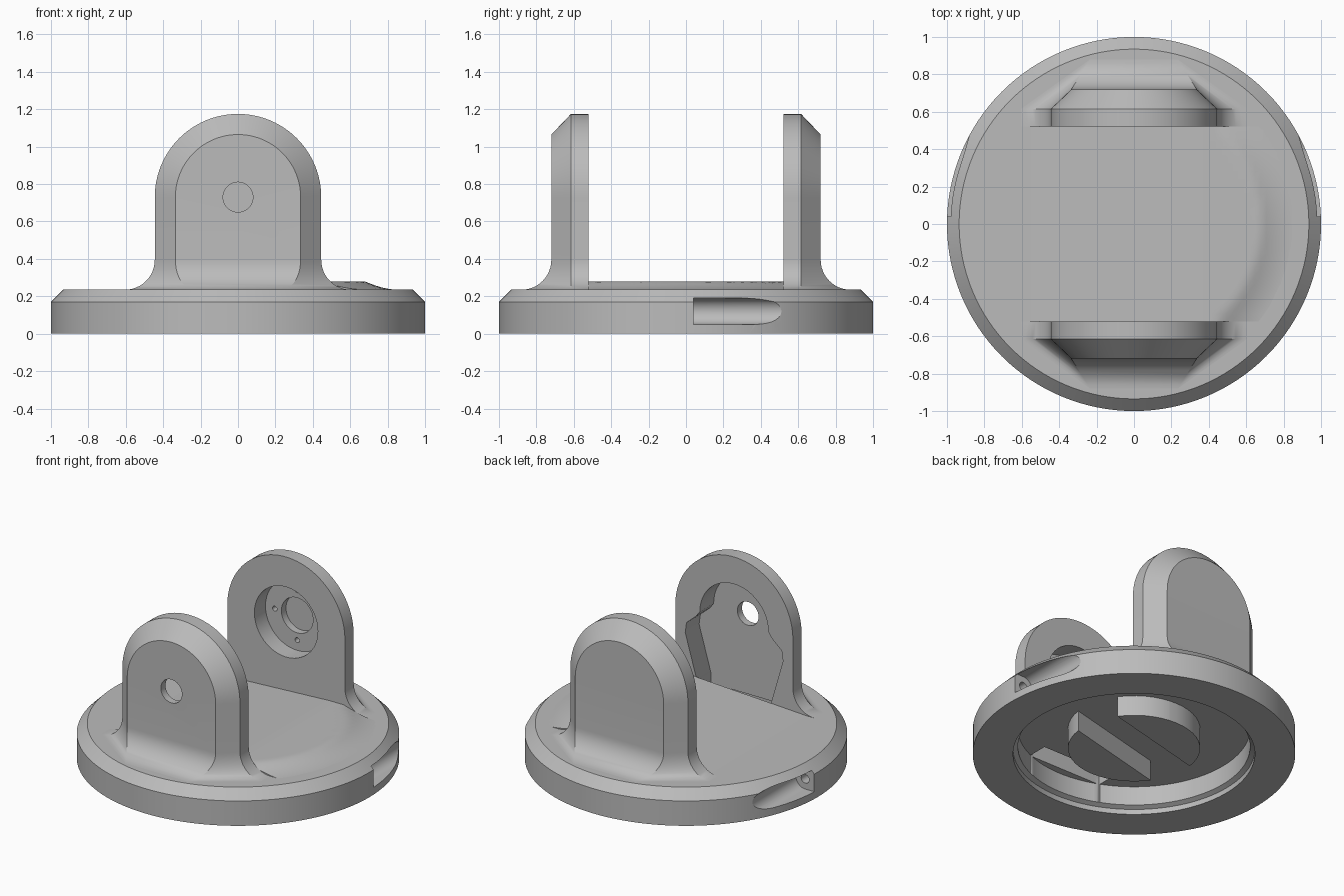
import bpy, bmesh
from math import sin, cos, pi, hypot, radians
from mathutils import Matrix

cube = bpy.data.objects.get("Cube")
if cube:
    bpy.data.objects.remove(cube)

grey = bpy.data.materials.new("plain_grey")
grey.use_nodes = True
grey.diffuse_color = (0.5, 0.5, 0.5, 1)
grey.node_tree.nodes["Principled BSDF"].inputs["Base Color"].default_value = (0.5, 0.5, 0.5, 1)


def make(name, bm):
    bmesh.ops.recalc_face_normals(bm, faces=bm.faces)
    mesh = bpy.data.meshes.new(name)
    bm.to_mesh(mesh)
    bm.free()
    mesh.materials.append(grey)
    ob = bpy.data.objects.new(name, mesh)
    bpy.context.collection.objects.link(ob)
    return ob


def cylinder(radius, start, end, centre, axis="Z", segs=48, name="cutter"):
    """Cylinder from start to end along axis; centre gives the other two coordinates."""
    bm = bmesh.new()
    bmesh.ops.create_cone(bm, cap_ends=True, segments=segs, radius1=radius,
                          radius2=radius, depth=end - start)
    mid = (start + end) / 2
    if axis == "Y":
        bm.transform(Matrix.Translation((centre[0], mid, centre[1])) @ Matrix.Rotation(pi / 2, 4, "X"))
    else:
        bm.transform(Matrix.Translation((centre[0], centre[1], mid)))
    return make(name, bm)


def box(size, centre, turn=0):
    bm = bmesh.new()
    bmesh.ops.create_cube(bm, size=1)
    bm.transform(Matrix.Rotation(turn, 4, "Z") @ Matrix.Translation(centre)
                 @ Matrix.Diagonal((*size, 1)))
    return make("cutter", bm)


def prism(points, y0, y1):
    bm = bmesh.new()
    face = bm.faces.new([bm.verts.new((x, y0, z)) for x, z in points])
    ext = bmesh.ops.extrude_face_region(bm, geom=[face])["geom"]
    bmesh.ops.translate(bm, vec=(0, y1 - y0, 0),
                        verts=[g for g in ext if isinstance(g, bmesh.types.BMVert)])
    bm.faces.ensure_lookup_table()
    return make("cutter", bm)


def cut(ob, tools):
    for tool in tools:
        tool.hide_render = True
        mod = ob.modifiers.new("cut", "BOOLEAN")
        mod.operation, mod.solver, mod.object = "DIFFERENCE", "EXACT", tool
        bpy.context.view_layer.update()
        graph = bpy.context.evaluated_depsgraph_get()
        mesh = bpy.data.meshes.new_from_object(ob.evaluated_get(graph))
        ob.modifiers.clear()
        ob.data = mesh
        bpy.data.objects.remove(tool)


def smooth(ob):
    bpy.ops.object.select_all(action="DESELECT")
    ob.select_set(True)
    bpy.context.view_layer.objects.active = ob
    bpy.ops.object.shade_smooth_by_angle(angle=radians(28))


# Round base with chamfered rim and hollow underside
DECK, FLOOR = 0.235, 0.18
profile = [(0, FLOOR), (0.72, FLOOR), (0.72, 0.05), (0.75, 0.035), (0.75, 0),
           (1, 0), (1, 0.17), (0.935, DECK), (0, DECK)]
bm = bmesh.new()
verts = [bm.verts.new((r, 0, z)) for r, z in profile]
edges = [bm.edges.new(pair) for pair in zip(verts, verts[1:])]
bmesh.ops.spin(bm, geom=verts + edges, axis=(0, 0, 1), cent=(0, 0, 0),
               angle=2 * pi, steps=128)
bmesh.ops.remove_doubles(bm, verts=bm.verts, dist=0.0005)
base = make("base", bm)

# Opening below the front arm, side grip slots and their screw holes
cut(base, [box((0.56, 0.14, 0.3), (0, -0.6, 0.2))])
for side in (1, -1):
    x = side * 0.93
    cut(base, [cylinder(0.07, 0.04, 0.7, (x, 0.12), "Y"),
               box((0.2, 0.5, 0.14), (x + side * 0.1, 0.29, 0.12)),
               cylinder(0.03, -0.08, 0.1, (x, 0.12), "Y", 24)])
smooth(base)

# Four hub wedges under the base, separated by a cross-shaped gap
hub = cylinder(0.41, 0.04, 0.2, (0, 0), name="hub_wedges")
cut(hub, [box((1, 0.3, 0.5), (0, 0, 0.12), radians(14)),
          box((1, 0.3, 0.6), (0, 0, 0.12), radians(104))])
smooth(hub)


def arm(name, s):
    """Arched upright with chamfered outer edge and flared foot; s is its y side."""
    flare, axle = 0.16, 0.73
    foot = [(flare, 0.2)]
    for k in range(13):
        a = k / 12 * pi / 2
        foot.append((flare * (1 - sin(a)), DECK + flare * (1 - cos(a))))
    right = [(0.445 + d, z, 0.335 - 0.63 * d, 0.72 + d, z) for d, z in foot]
    arch = []
    for k in range(49):
        c, h = cos(pi * k / 48), sin(pi * k / 48)
        arch.append((0.445 * c, axle + 0.445 * h, 0.335 * c, 0.72, axle + 0.335 * h))
    left = [(-x, z, -xo, yo, zo) for x, z, xo, yo, zo in reversed(right)]
    bm = bmesh.new()
    rows = [[bm.verts.new(p) for p in ((x, s * 0.52, z), (x, s * 0.615, z), (xo, s * yo, zo))]
            for x, z, xo, yo, zo in right + arch + left]
    for a, b in zip(rows, rows[1:]):
        for j in (0, 1):
            bm.faces.new((a[j], a[j + 1], b[j + 1], b[j]))
    n, m = len(rows), len(foot) - 1
    for i in range(m):
        bm.faces.new((rows[i][2], rows[i + 1][2], rows[n - 2 - i][2], rows[n - 1 - i][2]))
    bm.faces.new([r[2] for r in rows[m:n - m]])
    bm.faces.new([r[0] for r in rows])
    bm.faces.new(rows[0] + rows[-1][::-1])
    return make(name, bm)


# Front arm: through hole and shaped inner recess, open at the bottom
front_arm = arm("front_arm", -1)
outline = [(0.26 * cos(pi * k / 24), 0.73 + 0.26 * sin(pi * k / 24)) for k in range(25)]
outline += [(-0.29, 0.69), (-0.36, 0.63), (-0.37, 0.56), (-0.28, 0.25), (-0.28, 0.1),
            (0.28, 0.1), (0.28, 0.25), (0.37, 0.56), (0.36, 0.63), (0.29, 0.69)]
cut(front_arm, [prism(outline, -0.67, -0.4),
                cylinder(0.08, -0.9, -0.4, (0, 0.73), "Y")])
smooth(front_arm)

# Back arm: round bearing seat, deeper bore and four screw holes
back_arm = arm("back_arm", 1)
cut(back_arm, [cylinder(0.24, 0.4, 0.64, (0, 0.73), "Y"),
               cylinder(0.12, 0.6, 0.69, (0, 0.73), "Y")])
cut(back_arm, [cylinder(0.017, 0.6, 0.68, (0.17 * cos(k * pi / 2), 0.73 + 0.17 * sin(k * pi / 2)),
                        "Y", 16) for k in range(4)])
smooth(back_arm)


# Raised deck between the arms, rising to the left and fading out near the rim
def deck_height(x, y):
    h = -0.001 + 0.046 * min(1, (x + 0.57) / 0.9)
    if x > 0:
        fade = min(1, max(0, (hypot(x, y) - 0.68) / 0.19))
        h = h * (1 - fade) ** 2 - 0.001 * fade
    return DECK + h


bm = bmesh.new()
nx, ny = 48, 26
grid = []
for i in range(nx + 1):
    x = -0.57 + 1.46 * i / nx
    ys = [-0.52 + 1.04 * j / ny for j in range(ny + 1)]
    grid.append([bm.verts.new((x, y, deck_height(x, y))) for y in ys])
for a, b in zip(grid, grid[1:]):
    for j in range(ny):
        bm.faces.new((a[j], b[j], b[j + 1], a[j + 1]))
bmesh.ops.delete(bm, geom=[v for v in bm.verts if v.co.xy.length > 0.9], context="VERTS")
rim = [e for e in bm.edges if e.is_boundary]
skirt = bmesh.ops.extrude_edge_only(bm, edges=rim)["geom"]
for v in skirt:
    if isinstance(v, bmesh.types.BMVert):
        v.co.z = 0.225
smooth(make("raised_deck", bm))
